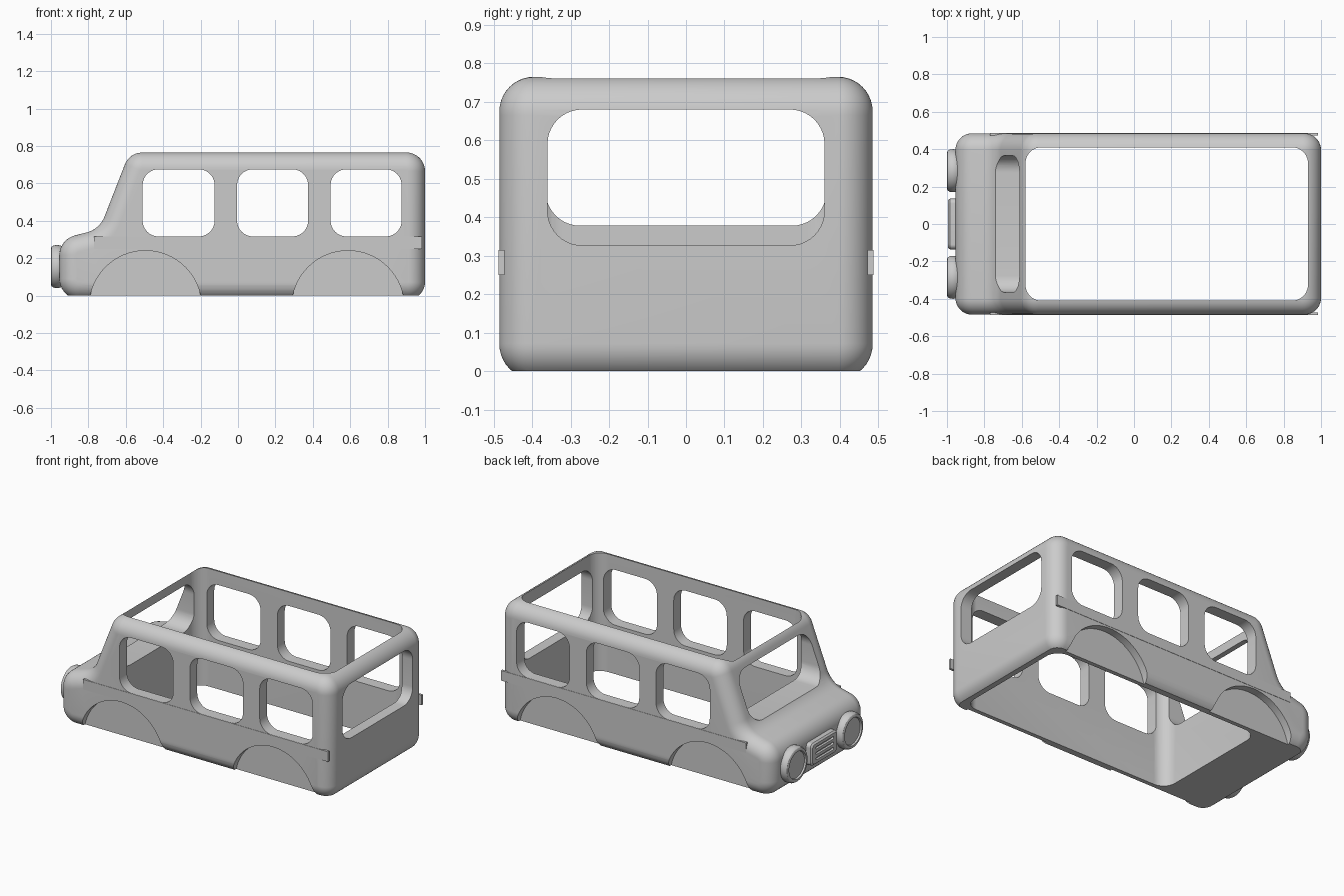
import bpy, bmesh, math
from mathutils import Vector, Matrix

old = bpy.data.objects.get("Cube")
if old:
    bpy.data.objects.remove(old, do_unlink=True)

grey = bpy.data.materials.new("plain_grey")
grey.use_nodes = True
grey.diffuse_color = (0.6, 0.6, 0.6, 1)
grey.node_tree.nodes["Principled BSDF"].inputs["Base Color"].default_value = (0.6, 0.6, 0.6, 1)


def left(v):
    return Vector((-v.y, v.x))


def fillet(corners, n=10):
    """Round a counter-clockwise polygon of (u, v, radius); gives points and inward normals."""
    pts, normals = [], []
    for i, (u, v, r) in enumerate(corners):
        p = Vector((u, v))
        a = (p - Vector(corners[i - 1][:2])).normalized()
        b = (Vector(corners[(i + 1) % len(corners)][:2]) - p).normalized()
        turn = math.atan2(a.x * b.y - a.y * b.x, a.dot(b))
        s = math.copysign(1, turn)
        centre = p - a * r * math.tan(abs(turn) / 2) + left(a) * r * s
        for k in range(n + 1):
            inward = left(Matrix.Rotation(turn * k / n, 2) @ a)
            pts.append(centre - inward * r * s)
            normals.append(inward)
    return pts, normals


def rounded_rect(u0, u1, v0, v1, r):
    return fillet([(u0, v0, r), (u1, v0, r), (u1, v1, r), (u0, v1, r)])[0]


def rect(u0, u1, v0, v1):
    return [(u0, v0), (u1, v0), (u1, v1), (u0, v1)]


def circle(u, v, r, n=64):
    return [(u + r * math.cos(math.tau * k / n), v + r * math.sin(math.tau * k / n))
            for k in range(n)]


def place(axis, p, w):
    """Put a 2D point on a plane at distance w along the axis."""
    return {"x": (w, p[0], p[1]), "y": (p[0], w, p[1]), "z": (p[0], p[1], w)}[axis]


def loft(name, axis, rings):
    """Skin a row of (outline, distance) rings and cap both ends."""
    bm = bmesh.new()
    rows = [[bm.verts.new(place(axis, p, w)) for p in outline] for outline, w in rings]
    n = len(rows[0])
    for lo, hi in zip(rows, rows[1:]):
        for k in range(n):
            bm.faces.new((lo[k], lo[(k + 1) % n], hi[(k + 1) % n], hi[k]))
    bm.faces.new(rows[0])
    bm.faces.new(rows[-1])
    bmesh.ops.recalc_face_normals(bm, faces=bm.faces)
    mesh = bpy.data.meshes.new(name)
    bm.to_mesh(mesh)
    bm.free()
    mesh.materials.append(grey)
    ob = bpy.data.objects.new(name, mesh)
    bpy.context.collection.objects.link(ob)
    return ob


def activate(ob):
    bpy.ops.object.select_all(action="DESELECT")
    ob.select_set(True)
    bpy.context.view_layer.objects.active = ob


def cut(target, axis, outline, w0, w1):
    cutter = loft("cutter", axis, [(outline, w0), (outline, w1)])
    cutter.hide_render = True
    mod = target.modifiers.new("cut", "BOOLEAN")
    mod.operation = "DIFFERENCE"
    mod.solver = "EXACT"
    mod.object = cutter
    activate(target)
    bpy.ops.object.modifier_apply(modifier=mod.name)
    bpy.data.objects.remove(cutter, do_unlink=True)


def smooth(ob):
    activate(ob)
    bpy.ops.object.shade_smooth_by_angle(angle=math.radians(30))


# Body: side profile with rounded corners, its flanks rounded over
HALF, ROUND = 0.485, 0.09
profile, inward = fillet([(1, -0.02, 0.092), (1, 0.765, 0.1), (-0.58, 0.765, 0.1),
                          (-0.74, 0.355, 0.14), (-0.955, 0.30, 0.11), (-0.955, -0.02, 0.11)])
side = []
for k in range(11):
    t = math.pi / 2 * k / 10
    inset = ROUND * (1 - math.sin(t))
    outline = [p + n * inset for p, n in zip(profile, inward)]
    side.append((outline, HALF - ROUND + ROUND * math.cos(t)))
body = loft("body_shell", "y", [(o, -w) for o, w in side] + side[::-1])

# Flat underside and open cabin
cut(body, "y", rect(-1.2, 1.2, -0.3, 0), -1, 1)
cut(body, "z", rounded_rect(-0.58, 0.93, -0.41, 0.41, 0.085), -0.5, 1)

# Side windows, rear window and windscreen
for x0, x1 in ((-0.51, -0.125), (-0.005, 0.375), (0.495, 0.875)):
    cut(body, "y", rounded_rect(x0, x1, 0.316, 0.675, 0.085), -0.7, 0.7)
cut(body, "x", rounded_rect(-0.36, 0.36, 0.327, 0.68, 0.09), 0.7, 1.2)
cut(body, "x", rounded_rect(-0.365, 0.365, 0.378, 0.68, 0.09), -0.9, -0.4)

# Wheel arch recesses
for x in (-0.495, 0.588):
    for s in (-1, 1):
        cut(body, "y", circle(x, -0.061, 0.301), s * 0.437, s * 0.7)
smooth(body)

# Belt strips and headlights on both sides
for label, s in (("left", 1), ("right", -1)):
    strip = rect(-0.77, 0.985, 0.25, 0.315)
    loft(label + "_belt_strip", "y", [(strip, s * 0.472), (strip, s * 0.487)])
    lamp = [(0.1, -0.93), (0.113, -0.95), (0.115, -0.968), (0.113, -0.985), (0.106, -0.996),
            (0.098, -1), (0.088, -1), (0.084, -0.99)]
    smooth(loft(label + "_headlight", "x",
                [(circle(s * 0.285, 0.155, r, 48), w) for r, w in lamp]))

# Grille with three slots
grille = loft("grille", "x", [(rounded_rect(-a, a, 0.155 - b, 0.155 + b, 0.025), w)
                              for a, b, w in ((0.135, 0.072, -0.94), (0.135, 0.072, -0.985),
                                              (0.126, 0.063, -0.995))])
for z in (0.12, 0.155, 0.19):
    cut(grille, "x", rounded_rect(-0.09, 0.09, z - 0.008, z + 0.008, 0.0075), -1.1, -0.98)
smooth(grille)
